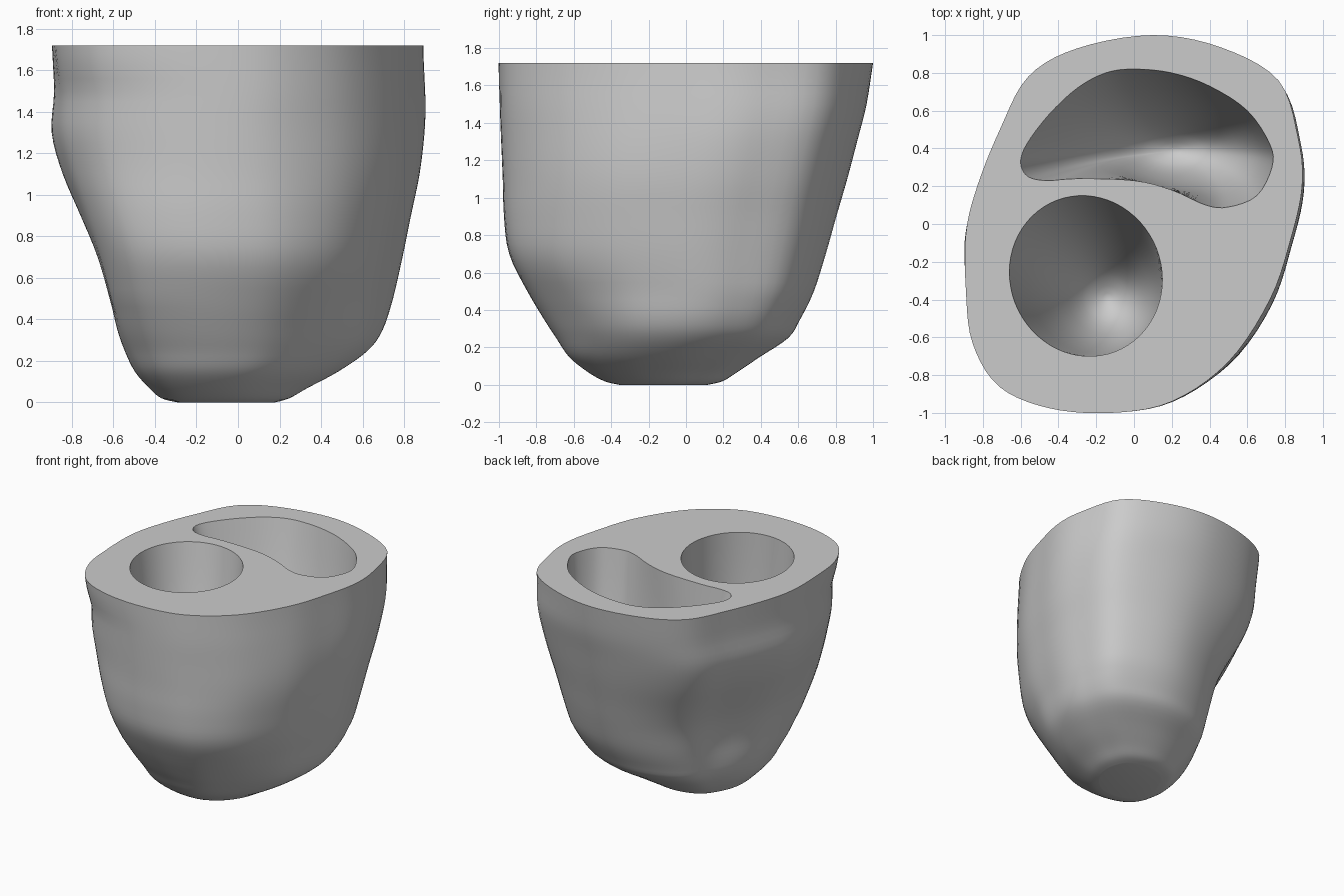
import bpy, bmesh, math
from mathutils import Vector

cube = bpy.data.objects.get("Cube")
if cube:
    bpy.data.objects.remove(cube, do_unlink=True)

TOP = 1.72

# Rim outline, counter-clockwise from +x
RIM = [(.89, .2), (.87, .45), (.765, .76), (.46, .935), (.1, 1), (-.3, .93), (-.56, .78),
       (-.71, .5), (-.83, .2), (-.89, -.05), (-.89, -.35), (-.855, -.63), (-.715, -.86),
       (-.45, -.975), (-.12, -1), (.2, -.94), (.5, -.73), (.72, -.4), (.83, -.08)]

# Wall levels: height, left, right, front and back limits
LEVELS = [(TOP, -.89, .89, -1, 1), (1.5, -.885, .893, -1, .965), (1.3, -.9, .89, -.995, .915),
          (1.1, -.85, .87, -.985, .865), (.9, -.765, .83, -.975, .81),
          (.7, -.68, .79, -.945, .755), (.5, -.62, .745, -.85, .69),
          (.35, -.585, .7, -.765, .615), (.25, -.55, .63, -.7, .55), (.15, -.5, .49, -.63, .4),
          (.07, -.43, .34, -.53, .28), (.02, -.37, .25, -.44, .2), (0, -.29, .18, -.36, .12)]

# Crescent chamber opening
CRESCENT = [(.73, .3), (.72, .42), (.6, .6), (.4, .73), (.2, .8), (0, .82), (-.15, .8),
            (-.3, .72), (-.45, .58), (-.57, .42), (-.6, .32), (-.56, .25), (-.46, .23),
            (-.3, .24), (0, .23), (.2, .18), (.38, .1), (.5, .09), (.65, .15)]

# Round chamber opening, slightly egg-shaped
ROUND = [(-.255 + .405 * math.cos(a), -.275 + .425 * math.sin(a) - .02 * math.cos(a))
         for a in (i * math.tau / 16 for i in range(16))]

# Chamber taper: depth fraction, size
TAPER = [(0, 1), (.25, .99), (.5, .94), (.7, .82), (.85, .63), (.94, .42), (.985, .2), (1, .04)]

# Soft hollows and swellings: direction angle, spread, height, height reach, depth
HOLLOWS = [(135, 38, .65, .42, .075), (-50, 28, .33, .22, .05), (-135, 27, 1.25, .4, .065),
           (-32, 30, 1.1, .35, -.018), (40, 25, 1.4, .22, -.015)]


def smooth(points, steps, closed):
    """Catmull-Rom points through the given ones."""
    pts = [Vector(p) for p in points]
    n = len(pts)
    pick = (lambda i: pts[i % n]) if closed else (lambda i: pts[max(0, min(n - 1, i))])
    out = []
    for i in range(n if closed else n - 1):
        a, b, c, d = (pick(i + k) for k in (-1, 0, 1, 2))
        for s in range(steps):
            t = s / steps
            out.append(b + (c - a) * (t / 2) + (a * 2 - b * 5 + c * 4 - d) * (t * t / 2)
                       + (b * 3 - a - c * 3 + d) * (t ** 3 / 2))
    return out if closed else out + [pts[-1]]


def loft(bm, rings):
    """Skin a stack of rings, close the last one, return the first ring's edges."""
    rows = [[bm.verts.new(p) for p in ring] for ring in rings]
    n = len(rows[0])
    for upper, lower in zip(rows, rows[1:]):
        for i in range(n):
            j = (i + 1) % n
            bm.faces.new((upper[i], lower[i], lower[j], upper[j]))
    bm.faces.new(rows[-1])
    return [bm.edges.get((rows[0][i], rows[0][(i + 1) % n])) for i in range(n)]


def hollow(p):
    """Press the soft hollows into a wall point, fading out at the rim."""
    out = p - Vector((-.05, -.1, p.z))
    angle = math.degrees(math.atan2(out.y, out.x))
    push = 0
    for direction, spread, height, reach, depth in HOLLOWS:
        turn = (angle - direction + 180) % 360 - 180
        push += depth * math.exp(-(turn / spread) ** 2 - ((p.z - height) / reach) ** 2)
    return p - out.normalized() * push * min(1, (TOP - p.z) / .2)


def wall_rings():
    outline = smooth(RIM, 5, True)
    for z, left, right, front, back in smooth(LEVELS, 4, False):
        # the section becomes rounder toward the foot
        blend = max(0, 1 - z / .5) * .5
        ring = []
        for p in outline:
            q = p.lerp(p.normalized(), blend)
            ring.append(hollow(Vector((
                (left + right) / 2 + q.x / (.89 + .11 * blend) * (right - left) / 2,
                (front + back) / 2 + q.y * (back - front) / 2, max(z, 0)))))
        yield ring


def chamber_rings(opening, floor, rx, ry):
    """Opening that turns into an ellipse and closes as a bowl at the floor."""
    outline = smooth(opening, 4, True)
    middle = floor.xy
    for t, size in smooth(TAPER, 3, False):
        ring = []
        for p in outline:
            way = (p - middle).normalized()
            q = (p - middle).lerp(Vector((way.x * rx, way.y * ry)), min(1, t)) * size
            ring.append((middle.x + q.x, middle.y + q.y, TOP + (floor.z - TOP) * t))
        yield ring


# Wall, the two chambers and the flat cut rim
bm = bmesh.new()
edges = loft(bm, list(wall_rings()))
edges += loft(bm, list(chamber_rings(ROUND, Vector((-.14, -.39, .32)), .31, .31)))
edges += loft(bm, list(chamber_rings(CRESCENT, Vector((.22, .39, .5)), .42, .21)))
bmesh.ops.triangle_fill(bm, edges=edges, use_beauty=True, normal=(0, 0, 1))
bmesh.ops.recalc_face_normals(bm, faces=bm.faces)

mesh = bpy.data.meshes.new("two_chamber_body")
bm.to_mesh(mesh)
bm.free()
body = bpy.data.objects.new("two_chamber_body", mesh)
bpy.context.collection.objects.link(body)

# Plain grey
grey = bpy.data.materials.new("plain_grey")
grey.use_nodes = True
colour = (.6, .6, .6, 1)
grey.diffuse_color = colour
grey.node_tree.nodes["Principled BSDF"].inputs["Base Color"].default_value = colour
mesh.materials.append(grey)

bpy.context.view_layer.objects.active = body
body.select_set(True)
bpy.ops.object.shade_smooth_by_angle(angle=math.radians(50))
